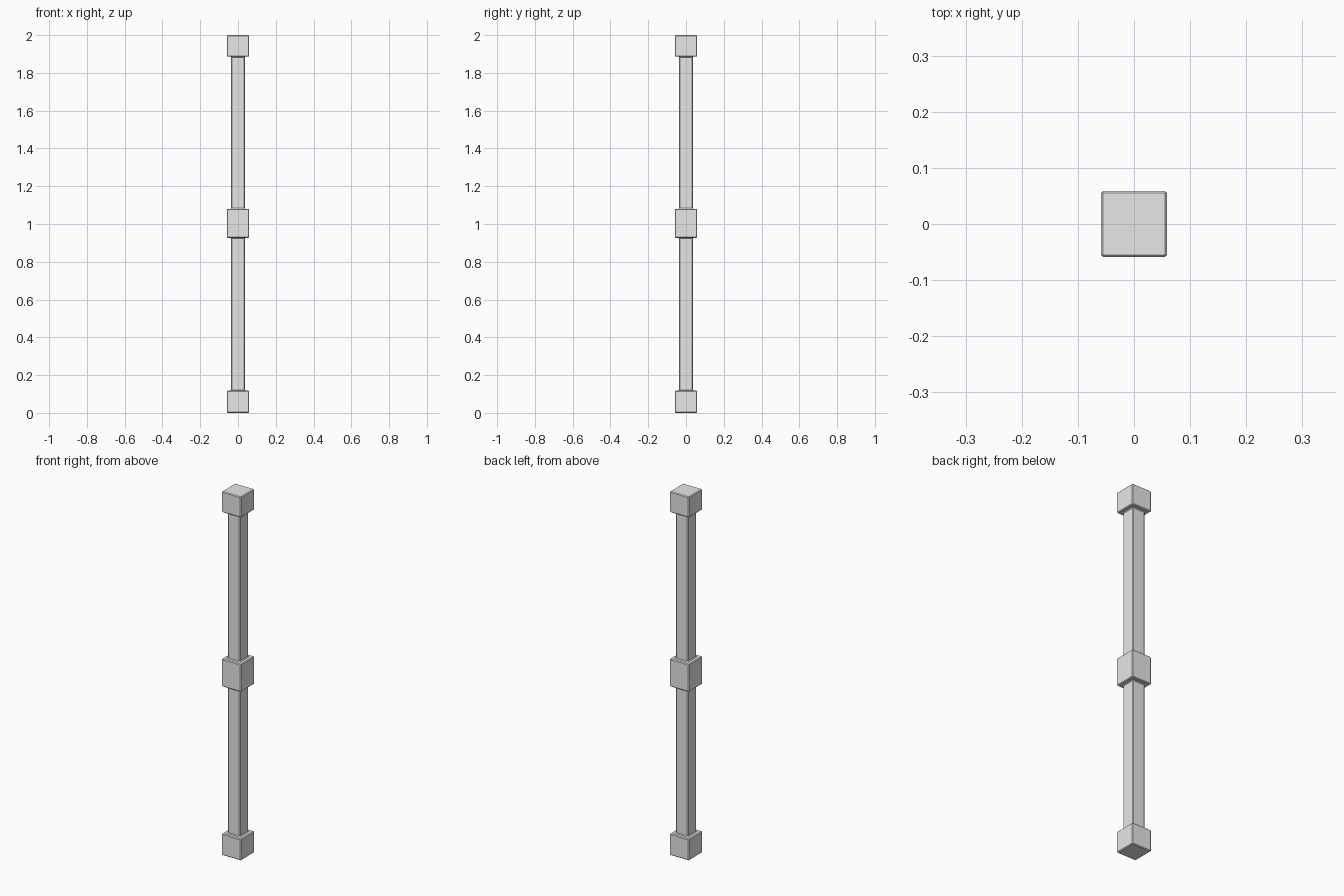
import bpy
import bmesh

cube = bpy.data.objects.get("Cube")
if cube:
    bpy.data.objects.remove(cube, do_unlink=True)

# One plain grey material
GREY = (0.8, 0.8, 0.8, 1.0)
grey = bpy.data.materials.new("plain grey")
grey.use_nodes = True
grey.diffuse_color = GREY
grey.node_tree.nodes["Principled BSDF"].inputs["Base Color"].default_value = GREY

BLOCK, SHAFT = 0.059, 0.037  # half widths

# Square profile of the post: (half width, height)
profile = [(BLOCK, 0), (BLOCK, 0.118), (SHAFT, 0.118),
           (SHAFT, 0.927), (BLOCK, 0.927), (BLOCK, 1.08), (SHAFT, 1.08),
           (SHAFT, 1.886), (BLOCK, 1.886), (BLOCK, 2)]
corners = [(-1, -1), (1, -1), (1, 1), (-1, 1)]

bm = bmesh.new()
rings = [[bm.verts.new((x * r, y * r, z)) for x, y in corners] for r, z in profile]
for low, high in zip(rings, rings[1:]):
    for i in range(4):
        j = (i + 1) % 4
        bm.faces.new((low[i], low[j], high[j], high[i]))
bm.faces.new(rings[0][::-1])
bm.faces.new(rings[-1])
bmesh.ops.recalc_face_normals(bm, faces=bm.faces)

mesh = bpy.data.meshes.new("square_post")
bm.to_mesh(mesh)
bm.free()
mesh.materials.append(grey)
post = bpy.data.objects.new("square_post", mesh)
bpy.context.collection.objects.link(post)

# Narrow chamfer on every edge, including the steps between shaft and blocks
bevel = post.modifiers.new("chamfer", 'BEVEL')
bevel.width = 0.004
bevel.segments = 1
bevel.limit_method = 'ANGLE'
